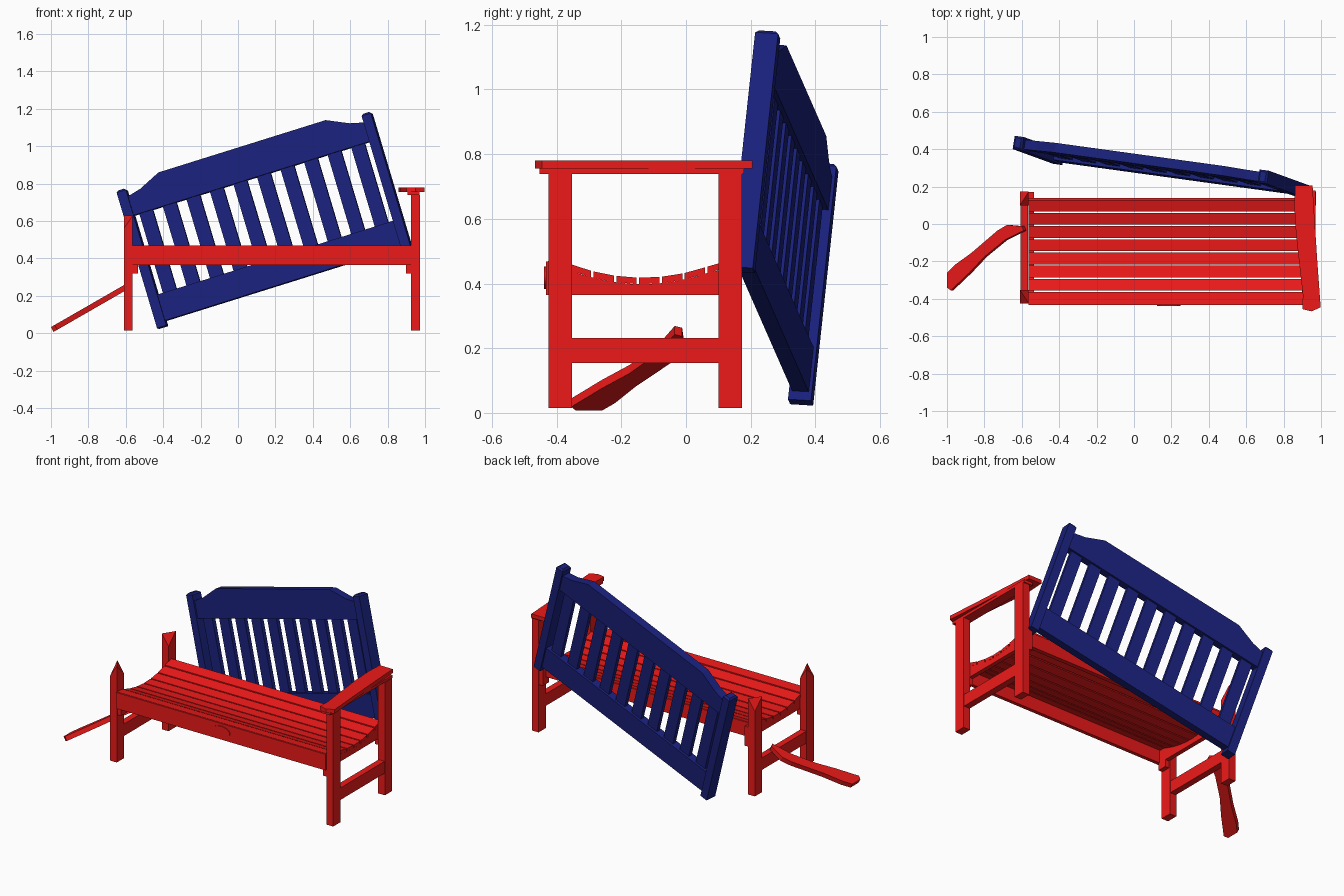
import bpy, bmesh
from mathutils import Matrix, Vector

if "Cube" in bpy.data.objects:
    bpy.data.objects.remove(bpy.data.objects["Cube"])


def material(name, rgb):
    m = bpy.data.materials.new(name)
    m.diffuse_color = (*rgb, 1)
    m.use_nodes = True
    m.node_tree.nodes["Principled BSDF"].inputs["Base Color"].default_value = m.diffuse_color
    return m


RED = material("red_paint", (0.85, 0.01, 0.01))
BLUE = material("navy_paint", (0.01, 0.015, 0.2))


def finish(name, bm, mat, matrix=None):
    bmesh.ops.recalc_face_normals(bm, faces=bm.faces)
    me = bpy.data.meshes.new(name)
    bm.to_mesh(me)
    bm.free()
    me.materials.append(mat)
    ob = bpy.data.objects.new(name, me)
    bpy.context.collection.objects.link(ob)
    if matrix:
        ob.matrix_world = matrix
    return ob


def prism(name, base, offset, mat, matrix=None):
    """Extrude a flat outline of 3D points along an offset."""
    bm = bmesh.new()
    face = bm.faces.new([bm.verts.new(p) for p in base])
    ext = bmesh.ops.extrude_face_region(bm, geom=[face])
    moved = [g for g in ext["geom"] if isinstance(g, bmesh.types.BMVert)]
    bmesh.ops.translate(bm, verts=moved, vec=Vector(offset))
    if face.is_valid and len(bm.faces) == len(base) + 1:
        bm.faces.new(face.verts)
    return finish(name, bm, mat, matrix)


def box(name, x, y, z, mat, matrix=None, bevel=0):
    bm = bmesh.new()
    bmesh.ops.create_cube(bm, size=1)
    for v in bm.verts:
        v.co = [(a[0] + a[1]) / 2 + c * (a[1] - a[0]) for a, c in zip((x, y, z), v.co)]
    if bevel:
        top = [e for e in bm.edges if all(v.co.y > y[1] - 1e-4 for v in e.verts)]
        bmesh.ops.bevel(bm, geom=top, offset=bevel, segments=1, affect='EDGES')
    return finish(name, bm, mat, matrix)


def seat_z(y):
    return 0.418 + 0.85 * (y + 0.135) ** 2


LEFT, RIGHT = (-0.61, -0.563), (0.925, 0.973)
FRONT, BACK = (-0.425, -0.352), (0.10, 0.173)

# Right legs, full height
for label, y in (("front", FRONT), ("back", BACK)):
    box(f"right_{label}_leg", RIGHT, y, (0.015, 0.738), RED)

# Left legs, snapped off into a diagonal ridge
for label, y, slope in (("front", FRONT, -1), ("back", BACK, 1)):
    leg = box(f"left_{label}_leg", LEFT, y, (0.015, 0.56), RED)
    bm = bmesh.new()
    bm.from_mesh(leg.data)
    top = [v for v in bm.verts if v.co.z > 0.5]
    mx, my = sum(LEFT) / 2, sum(y) / 2
    high = [v for v in top if (v.co.x - mx) * (v.co.y - my) * slope > 0]
    for v in high:
        v.co.z = 0.63
    cap = next(f for f in bm.faces if all(v in top for v in f.verts))
    bmesh.utils.face_split(cap, high[0], high[1])
    bm.to_mesh(leg.data)
    bm.free()

# Side frames: low stretcher, curved seat bearer, corner blocks
ys = [-0.42 + 0.59 * i / 12 for i in range(13)]
for side, leg_x, in_x in (("left", LEFT, (-0.563, -0.535)), ("right", RIGHT, (0.897, 0.925))):
    box(f"{side}_stretcher", (leg_x[0] + 0.003, leg_x[1] - 0.003), (-0.352, 0.10), (0.155, 0.232), RED)
    outline = [(in_x[0], -0.42, 0.365)]
    outline += [(in_x[0], y, min(seat_z(y), 0.465) - 0.02) for y in ys]
    outline += [(in_x[0], 0.17, 0.365)]
    prism(f"{side}_seat_bearer", outline, (in_x[1] - in_x[0], 0, 0), RED)
    for label, y in (("front", (-0.42, -0.36)), ("back", (0.11, 0.17))):
        box(f"{side}_{label}_corner_block", in_x, y, (0.32, 0.37), RED)

# Front apron with small oval plaque, and rear rail
box("front_apron", (-0.563, 0.925), (-0.433, -0.41), (0.365, 0.468), RED)
bm = bmesh.new()
bmesh.ops.create_cone(bm, cap_ends=True, segments=24, radius1=1, radius2=1, depth=1)
for v in bm.verts:
    x, y, z = v.co
    v.co = (0.185 + x * 0.063, -0.435 + z * 0.008, 0.418 + y * 0.035)
finish("oval_plaque", bm, RED)
box("rear_rail", (-0.563, 0.925), (0.11, 0.138), (0.365, 0.455), RED)

# Dished seat slats
for i in range(8):
    a = -0.427 + i * 0.0705
    b = a + 0.063
    za, zb = min(seat_z(a), 0.47), min(seat_z(b), 0.47)
    prism(f"seat_slat_{i + 1}",
          [(-0.565, a, za - 0.02), (-0.565, b, zb - 0.02), (-0.565, b, zb), (-0.565, a, za)],
          (1.49, 0, 0), RED)

# Right armrest on its support board
arm = [(0.862, 0.205), (0.955, 0.205), (0.962, 0.08), (0.98, -0.2), (0.998, -0.445),
       (0.95, -0.467), (0.90, -0.455), (0.903, -0.38), (0.888, -0.25), (0.866, -0.05), (0.857, 0.1)]
prism("right_armrest", [(x, y, 0.755) for x, y in arm], (0, 0, 0.025), RED)
box("right_armrest_support", (0.905, 0.97), (-0.453, 0.18), (0.738, 0.755), RED)

# Left armrest, fallen and propped on the stretcher
fallen = [(-1.0, -0.34), (-1.0, -0.26), (-0.96, -0.22), (-0.87, -0.155), (-0.73, -0.035),
          (-0.68, -0.005), (-0.60, -0.012), (-0.59, -0.035), (-0.69, -0.085), (-0.80, -0.175),
          (-0.88, -0.26), (-0.98, -0.355)]
prism("fallen_left_armrest", [(x, y, 0.033 + 0.575 * (x + 1)) for x, y in fallen],
      (0.014, 0, -0.026), RED)

# Detached backrest in its own tilted frame: u across, v up, w towards the front
u = Vector((1.31, -0.18, 0.41)).normalized()
v = Vector((-0.2, 0.075, 0.71))
v = (v - u * v.dot(u)).normalized()
w = u.cross(v)
tilt = Matrix((u, v, w)).transposed().to_4x4()
tilt.translation = (-0.405, 0.355, 0.04)
W = 1.384

for side, c in (("left", 0), ("right", W)):
    box(f"backrest_{side}_post", (c - 0.026, c + 0.026), (-0.008, 0.762), (-0.036, 0.036),
        BLUE, tilt, bevel=0.01)
box("backrest_bottom_rail", (0.02, W - 0.02), (0.02, 0.165), (-0.026, 0.026), BLUE, tilt)
half = [(0.02, 0.61), (0.02, 0.715), (0.10, 0.735), (0.22, 0.79)]
crest = half + [(W - a, b) for a, b in reversed(half)]
prism("backrest_crest_rail", [(a, b, -0.026) for a, b in crest], (0, 0, 0.052), BLUE, tilt)
for i in range(10):
    c = W / 2 + (i - 4.5) * 0.133
    box(f"backrest_slat_{i + 1}", (c - 0.038, c + 0.038), (0.15, 0.625), (-0.012, 0.012), BLUE, tilt)
